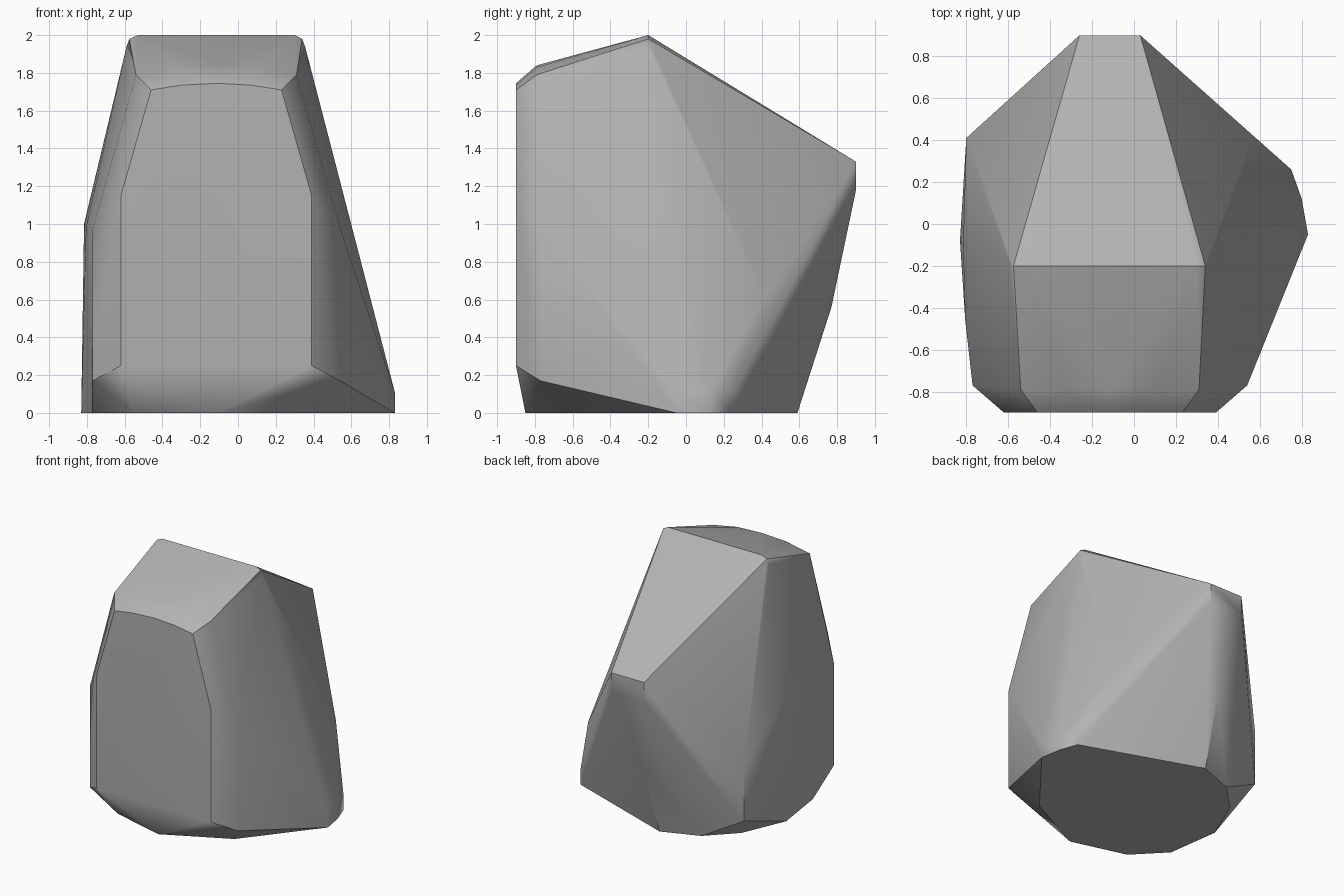
import bpy, bmesh, math

cube = bpy.data.objects.get("Cube")
if cube:
    bpy.data.objects.remove(cube, do_unlink=True)

# Stone colour
stone = bpy.data.materials.new("stone grey")
stone.use_nodes = True
grey = (0.45, 0.45, 0.45, 1)
stone.diffuse_color = grey
stone.node_tree.nodes["Principled BSDF"].inputs["Base Color"].default_value = grey

# Flat footprint on the ground
base = [(x, y, 0) for x, y in [
    (.83, -.05), (.8, .12), (.75, .26), (-.18, .59), (-.47, .48), (-.68, .27),
    (-.83, -.08), (-.77, -.5), (-.55, -.73), (-.11, -.85), (.39, -.6)]]
# Flat front panel, chest-shaped with an arched top
front = [(x, -.9, z) for x, z in [
    (-.62, .25), (.39, .25), (.39, 1.15), (.23, 1.71), (.07, 1.735),
    (-.11, 1.745), (-.3, 1.735), (-.46, 1.71), (-.62, 1.15)]]
# Chamfer ring behind the panel
ring = [(-.77, -.77, .17), (-.77, -.77, .97), (.54, -.77, .17), (.54, -.77, .98),
        (.31, -.79, 1.79), (.1, -.79, 1.83), (-.11, -.79, 1.84),
        (-.33, -.79, 1.83), (-.54, -.79, 1.79)]
# Summit ridge with rounded ends
ridge = [(.3, -.2, 2), (.34, -.2, 1.98), (.355, -.2, 1.94),
         (-.53, -.2, 2), (-.575, -.2, 1.98), (-.59, -.2, 1.94)]
# Narrow back edge and the flanks
back = [(x, .9, z) for x in (-.26, .03) for z in (1.18, 1.33)] + [(-.15, .77, .56)]
flanks = [(.83, -.05, .11), (.8, .12, .11), (.75, .26, .12), (.57, .42, .61),
          (-.8, .41, .18), (-.8, .41, .61), (-.815, -.1, 1.0), (-.805, -.46, .98)]

# Wrap the outline points into one faceted boulder
bm = bmesh.new()
for p in base + front + ring + ridge + back + flanks:
    bm.verts.new(p)
hull = bmesh.ops.convex_hull(bm, input=bm.verts)
bmesh.ops.delete(bm, geom=list({g for g in hull["geom_interior"] + hull["geom_unused"]
                                if isinstance(g, bmesh.types.BMVert)}), context='VERTS')
bmesh.ops.dissolve_limit(bm, angle_limit=math.radians(1.5), verts=bm.verts, edges=bm.edges)
bmesh.ops.recalc_face_normals(bm, faces=bm.faces)
mesh = bpy.data.meshes.new("boulder")
bm.to_mesh(mesh)
bm.free()
mesh.materials.append(stone)
boulder = bpy.data.objects.new("boulder", mesh)
bpy.context.collection.objects.link(boulder)

# Soft facets, crisp main edges
bpy.context.view_layer.objects.active = boulder
boulder.select_set(True)
bpy.ops.object.shade_smooth_by_angle(angle=math.radians(35))
weighted = boulder.modifiers.new("soft facets", 'WEIGHTED_NORMAL')
weighted.keep_sharp = True
